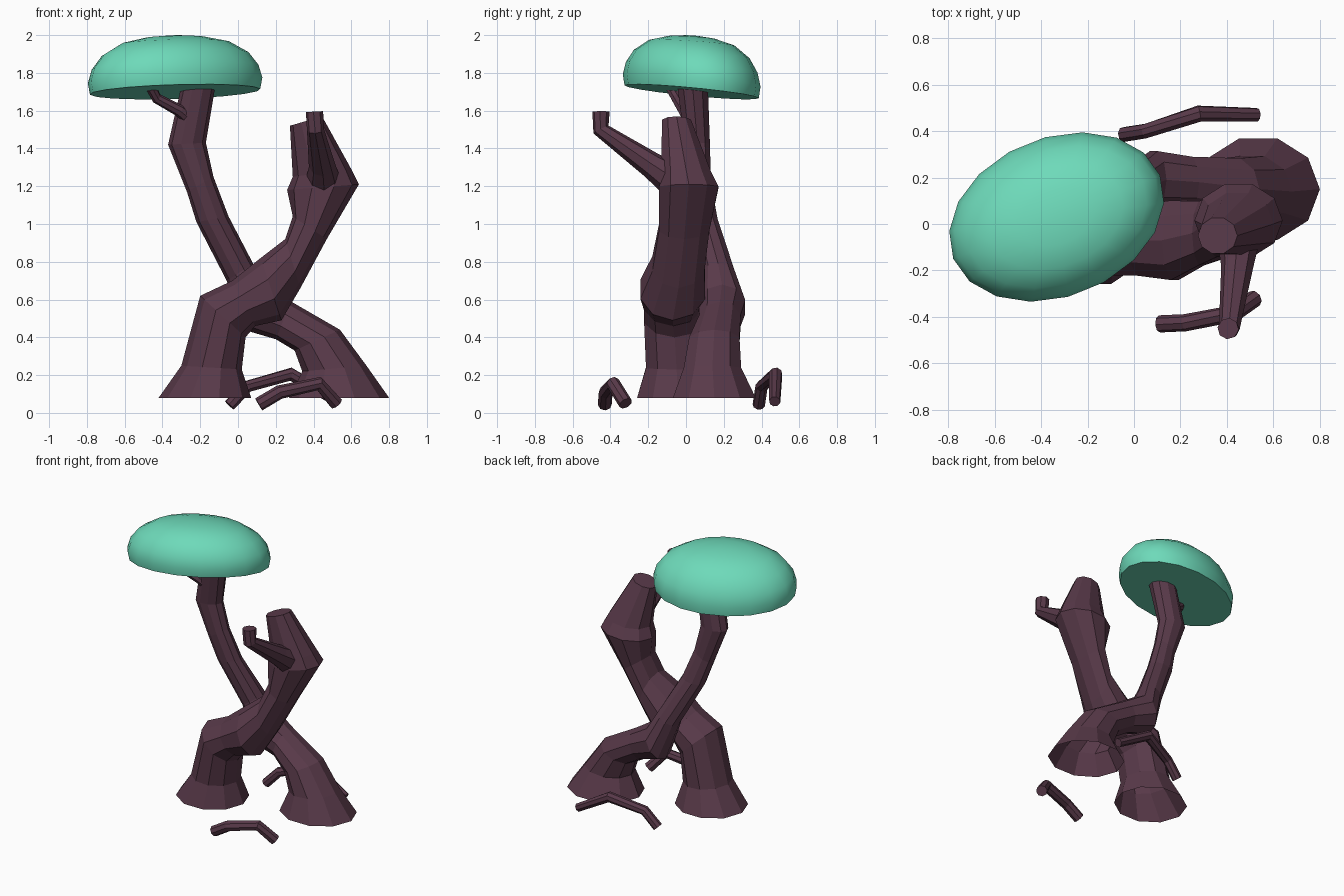
import bpy, bmesh
from math import sin, cos, pi, radians
from mathutils import Vector

if "Cube" in bpy.data.objects:
    bpy.data.objects.remove(bpy.data.objects["Cube"])


def material(name, rgb):
    m = bpy.data.materials.new(name)
    m.diffuse_color = (*rgb, 1)
    m.use_nodes = True
    m.node_tree.nodes["Principled BSDF"].inputs["Base Color"].default_value = m.diffuse_color
    return m


BARK = material("bark", (0.10, 0.042, 0.068))
TEAL = material("cap_teal", (0.155, 0.70, 0.49))


def loft(name, rings, mat, cap_start=True, cap_end=True):
    bm = bmesh.new()
    loops = [[bm.verts.new(p) for p in ring] for ring in rings]
    n = len(loops[0])
    for a, b in zip(loops, loops[1:]):
        for i in range(n):
            j = (i + 1) % n
            bm.faces.new((a[i], a[j], b[j], b[i]))
    if cap_start:
        bm.faces.new(loops[0][::-1])
    if cap_end:
        bm.faces.new(loops[-1])
    bmesh.ops.recalc_face_normals(bm, faces=bm.faces)
    me = bpy.data.meshes.new(name)
    bm.to_mesh(me)
    bm.free()
    me.materials.append(mat)
    ob = bpy.data.objects.new(name, me)
    bpy.context.collection.objects.link(ob)
    return ob


def trunk(name, sections, sides=10):
    # each section: left x, left z, right x, right z, centre y, depth radius
    rings = []
    for xl, zl, xr, zr, yc, ry in sections:
        c = Vector(((xl + xr) / 2, yc, (zl + zr) / 2))
        h = Vector(((xr - xl) / 2, 0, (zr - zl) / 2))
        rings.append([c + h * cos(2 * pi * i / sides) + Vector((0, ry * sin(2 * pi * i / sides), 0))
                      for i in range(sides)])
    return loft(name, rings, BARK, cap_start=False)


def twig(name, path, radii, sides=8):
    pts = [Vector(p) for p in path]
    rings, side = [], None
    for k, p in enumerate(pts):
        t = Vector((0, 0, 0))
        if k > 0:
            t += (p - pts[k - 1]).normalized()
        if k < len(pts) - 1:
            t += (pts[k + 1] - p).normalized()
        t.normalize()
        side = side or t.orthogonal()
        side = (side - t * side.dot(t)).normalized()
        up = t.cross(side)
        rings.append([p + radii[k] * (side * cos(2 * pi * i / sides) + up * sin(2 * pi * i / sides))
                      for i in range(sides)])
    return loft(name, rings, BARK)


# Front trunk: left foot, elbow, broken right top
trunk("front_trunk", [
    (-.42, .08, .07, .08, -.04, .23), (-.30, .25, .02, .23, -.05, .17),
    (-.20, .62, .04, .40, -.06, .17), (-.03, .70, .09, .46, -.07, .16),
    (.12, .82, .23, .49, -.07, .18), (.25, .92, .33, .66, -.04, .145),
    (.29, 1.04, .47, .92, -.01, .14), (.26, 1.18, .64, 1.21, .015, .165),
    (.29, 1.25, .60, 1.29, .0, .14), (.275, 1.52, .445, 1.57, -.05, .08)])

# Back trunk: right foot, elbow, slender stem carrying the cap
trunk("back_trunk", [
    (.27, .08, .80, .08, .15, .23), (.34, .22, .68, .25, .14, .16),
    (.30, .33, .54, .44, .15, .14), (.20, .39, .28, .59, .18, .115),
    (.03, .44, .14, .68, .19, .13), (-.06, .70, .08, .79, .17, .09),
    (-.22, 1.01, -.05, 1.04, .10, .07), (-.27, 1.17, -.13, 1.25, .07, .065),
    (-.37, 1.42, -.17, 1.43, .06, .07), (-.30, 1.73, -.12, 1.73, .035, .085)])

# Side twigs
twig("upper_twig", [(-.25, .02, 1.55), (-.31, -.01, 1.60), (-.43, -.05, 1.665), (-.46, -.08, 1.72)],
     [.035, .032, .028, .028])
twig("broken_branch", [(.45, -.06, 1.23), (.445, -.18, 1.31), (.41, -.45, 1.50), (.405, -.45, 1.595)],
     [.095, .07, .045, .046])

# Loose ground roots
twig("front_root", [(.11, -.43, .045), (.22, -.425, .11), (.43, -.385, .155), (.52, -.32, .05)], [.037] * 4)
twig("back_root", [(-.045, .385, .04), (.05, .40, .14), (.28, .475, .205), (.53, .47, .06)],
     [.033, .033, .036, .03])

# Tilted oval cap: dome profile (radius, height) swept round an ellipse
cap_rings = []
for r, h in [(.975, 0), (1, .06), (.955, .13), (.84, .20), (.62, .26), (.34, .288), (.1, .297)]:
    ring = []
    for i in range(18):
        u, v = .48 * r * cos(2 * pi * i / 18), .342 * r * sin(2 * pi * i / 18)
        a = radians(22)
        x, y = u * cos(a) - v * sin(a), u * sin(a) + v * cos(a)
        ring.append((x - .333, y + .03, 1.70 + h + (.05 * x - .11 * y) * (1 - h * 1.2)))
    cap_rings.append(ring)
cap = loft("mushroom_cap", cap_rings, TEAL)
bpy.context.view_layer.objects.active = cap
cap.select_set(True)
bpy.ops.object.shade_smooth_by_angle(angle=radians(45))
